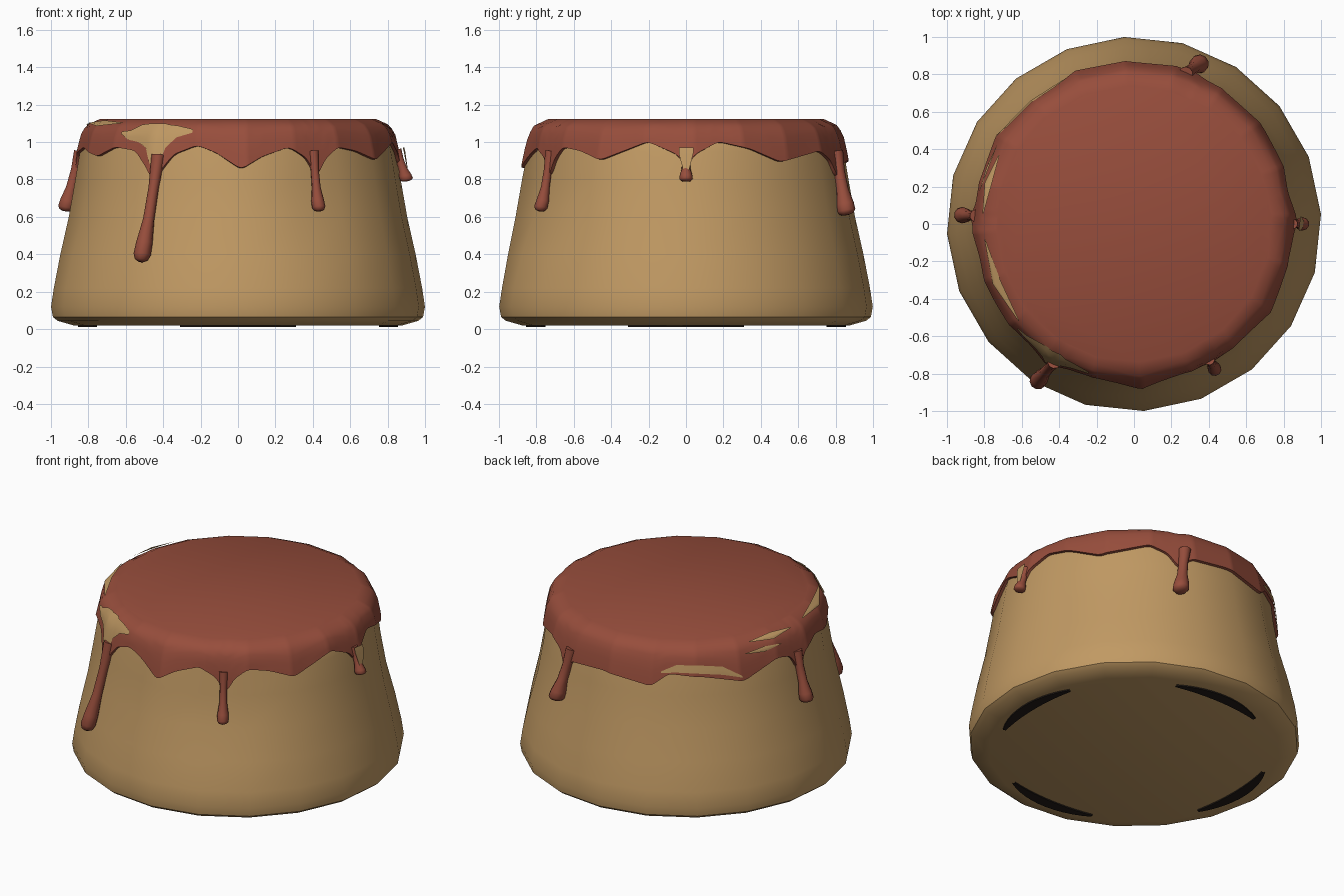
import bpy
import bmesh
from math import sin, cos, radians, floor
from mathutils import Vector

if "Cube" in bpy.data.objects:
    bpy.data.objects.remove(bpy.data.objects["Cube"])


def material(name, colour):
    mat = bpy.data.materials.new(name)
    mat.use_nodes = True
    mat.diffuse_color = (*colour, 1)
    mat.node_tree.nodes["Principled BSDF"].inputs["Base Color"].default_value = (*colour, 1)
    return mat


CUSTARD = material("custard tan", (0.53, 0.32, 0.125))
SAUCE = material("caramel red", (0.31, 0.075, 0.045))
SCORCH = material("dark brown", (0.016, 0.011, 0.009))

SIDES, TURN = 20, 3
STEP = 360 / SIDES
PROFILE = [(0.045, 0.965), (0.065, 0.99), (0.12, 1.0), (0.22, 0.985), (0.4, 0.95), (0.6, 0.905),
           (0.8, 0.87), (0.95, 0.845), (1.03, 0.825), (1.075, 0.795), (1.105, 0.72)]
# Soft folds: corner number -> depth
FOLDS = {14: 0.02, 15: -0.01, 16: 0.045, 17: 0.03, 2: 0.015, 7: 0.02, 9: 0.01, 11: 0.02}


def lerp_table(table, x):
    for (a, u), (b, v) in zip(table, table[1:]):
        if x <= b:
            return u + (v - u) * max(0, (x - a) / (b - a))
    return table[-1][1]


def corner(k, z):
    """Point on one upright edge of the pudding wall."""
    k %= SIDES
    depth = FOLDS.get(k, 0) * max(0, 1 - abs(z - 0.7) / 0.4)
    r = lerp_table(PROFILE, z) - depth
    a = radians(k * STEP + TURN)
    return Vector((r * cos(a), r * sin(a), z))


def on_wall(az, z, lift=0):
    """Point at a compass angle and height, raised off the wall."""
    t = (az - TURN) / STEP
    k = floor(t)
    p = corner(k, z).lerp(corner(k + 1, z), t - k)
    out = Vector((cos(radians(az)), sin(radians(az)), 0))
    return p + out * lift + Vector((0, 0, lift * min(1, max(0, (z - 1) / 0.1))))


def finish(name, bm, mat, angle=50):
    bmesh.ops.recalc_face_normals(bm, faces=bm.faces)
    mesh = bpy.data.meshes.new(name)
    bm.to_mesh(mesh)
    bm.free()
    mesh.materials.append(mat)
    obj = bpy.data.objects.new(name, mesh)
    bpy.context.collection.objects.link(obj)
    bpy.ops.object.select_all(action="DESELECT")
    obj.select_set(True)
    bpy.context.view_layer.objects.active = obj
    bpy.ops.object.shade_smooth_by_angle(angle=radians(angle))
    return obj


def loft(name, rings, mat, closed=True, caps=(), angle=50):
    """Skin a list of point rows; optionally cap some rows."""
    bm = bmesh.new()
    rows = [[bm.verts.new(p) for p in ring] for ring in rings]
    n = len(rows[0])
    for low, high in zip(rows, rows[1:]):
        for i in range(n if closed else n - 1):
            j = (i + 1) % n
            bm.faces.new((low[i], low[j], high[j], high[i]))
    for c in caps:
        bm.faces.new(rows[c])
    return finish(name, bm, mat, angle)


# Pudding body with an inset base
rings = [[corner(k, z) for k in range(SIDES)] for z, r in PROFILE]
base = [Vector((p.x * 0.91, p.y * 0.91, 0.02)) for p in rings[0]]
loft("pudding_body", [base] + rings, CUSTARD, caps=(0, -1), angle=40)

# Scalloped lower edge of the sauce: angle, height
EDGE = [(0, 0.86), (3, 0.93), (12, 1.0), (24, 0.96), (36, 0.89), (56, 0.95), (64, 0.9), (68, 0.8),
        (73, 0.88), (90, 0.9), (111, 0.86), (118, 0.94), (132, 0.92), (149, 0.87), (165, 0.96),
        (173, 0.93), (177, 0.8), (181, 0.93), (192, 0.97), (208, 0.92), (220, 0.97), (230, 0.95),
        (237, 0.84), (239, 0.78), (241, 0.83), (246, 0.93), (255, 0.98), (262, 0.94), (271, 0.85),
        (279, 0.92), (289, 0.97), (296, 0.91), (300, 0.8), (303, 0.9), (309, 0.97), (318, 0.95),
        (328, 0.9), (346, 1.0), (357, 0.93), (360, 0.86)]
angles = range(0, 360)
edge = [lerp_table(EDGE, a) for a in angles]
for _ in range(2):
    edge = [(edge[i - 1] + edge[i] + edge[(i + 1) % 360]) / 3 for i in angles]

# Sauce cap: tucked lip, wall rows, flat top
TOP = PROFILE[-1][0]
rings = [[on_wall(a, e, -0.01) for a, e in zip(angles, edge)]]
for t in (0.02, 0.2, 0.4, 0.6, 0.75, 0.87, 1):
    rings.append([on_wall(a, e + (TOP - e) * t, 0.018) for a, e in zip(angles, edge)])
loft("sauce_cap", rings, SAUCE, caps=(-1,))


def drip(name, start, end, thick):
    """Tapered tube running down the wall to a rounded drop."""
    sections = [(0, 0.8), (0.3, 0.6), (0.6, 0.65), (0.82, 0.95), (0.93, 1), (0.98, 0.75), (1, 0.3)]
    rings = []
    for t, w in sections:
        az, z = (s + (e - s) * t for s, e in zip(start, end))
        out = Vector((cos(radians(az)), sin(radians(az)), 0))
        side = Vector((-out.y, out.x, 0))
        c = on_wall(az, z, 0.008 + 0.03 * t)
        r = thick * w
        rings.append([c + side * r * cos(radians(a)) + (out + Vector((0, 0, 0.2))) * r * sin(radians(a))
                      for a in range(0, 360, 36)])
    loft(name, rings, SAUCE, caps=(0, -1), angle=60)


drip("long_front_drip", (240, 0.93), (238.5, 0.36), 0.046)
drip("short_front_drip", (299, 0.95), (299, 0.63), 0.036)
drip("back_drip", (71, 0.95), (67.5, 0.61), 0.05)
drip("right_drip", (177, 0.95), (177, 0.63), 0.044)
drip("small_left_drip", (0, 0.96), (0, 0.79), 0.036)


def patch(name, columns, lift):
    """Thin custard plate where the sauce has run clear: angle, low, high."""
    rings = [[on_wall(a, lo + (hi - lo) * t / 6, lift) for t in range(7)] for a, lo, hi in columns]
    loft(name, rings, CUSTARD, closed=False)


patch("front_bare_patch", [(222, 1.035, 1.045), (226, 1.01, 1.05), (231, 1.0, 1.075), (235, 0.97, 1.08),
                           (237, 0.9, 1.08), (239, 0.84, 1.08), (241, 0.88, 1.08), (243, 0.97, 1.075),
                           (247, 1.02, 1.07), (253, 1.04, 1.055)], 0.024)
patch("left_bare_patch", [(-2.5, 0.94, 0.97), (-1, 0.85, 0.97), (1, 0.85, 0.97), (2.5, 0.94, 0.97)], 0.05)
patch("back_bare_patch", [(115, 0.95, 0.96), (121, 0.955, 1.0), (130, 0.95, 1.0), (140, 0.93, 0.98),
                          (148, 0.9, 0.91)], 0.024)
for name, first, last, z in (("rear_rim_streak", 153, 176, 1.075), ("front_rim_streak", 186, 220, 1.08),
                             ("side_streak", 150, 168, 1.03)):
    mid = (first + last) / 2
    patch(name, [(first, z, z + 0.002), (mid, z - 0.012, z + 0.012), (last, z, z + 0.002)], 0.026)

# Four dark crescents under the base
for i, name in enumerate(("left", "back", "right", "front")):
    arc = [(i * 90 + d, 0.032 * (1 - (d / 24) ** 2) + 0.004) for d in range(-22, 23, 4)]
    rings = []
    for z, grow in ((0.022, 1), (0.012, 1), (0.012, -1), (0.022, -1)):
        rings.append([Vector((cos(radians(a)), sin(radians(a)), 0)) * (0.82 + grow * w) + Vector((0, 0, z))
                      for a, w in arc])
    loft(name + "_base_mark", rings, SCORCH, closed=False)
